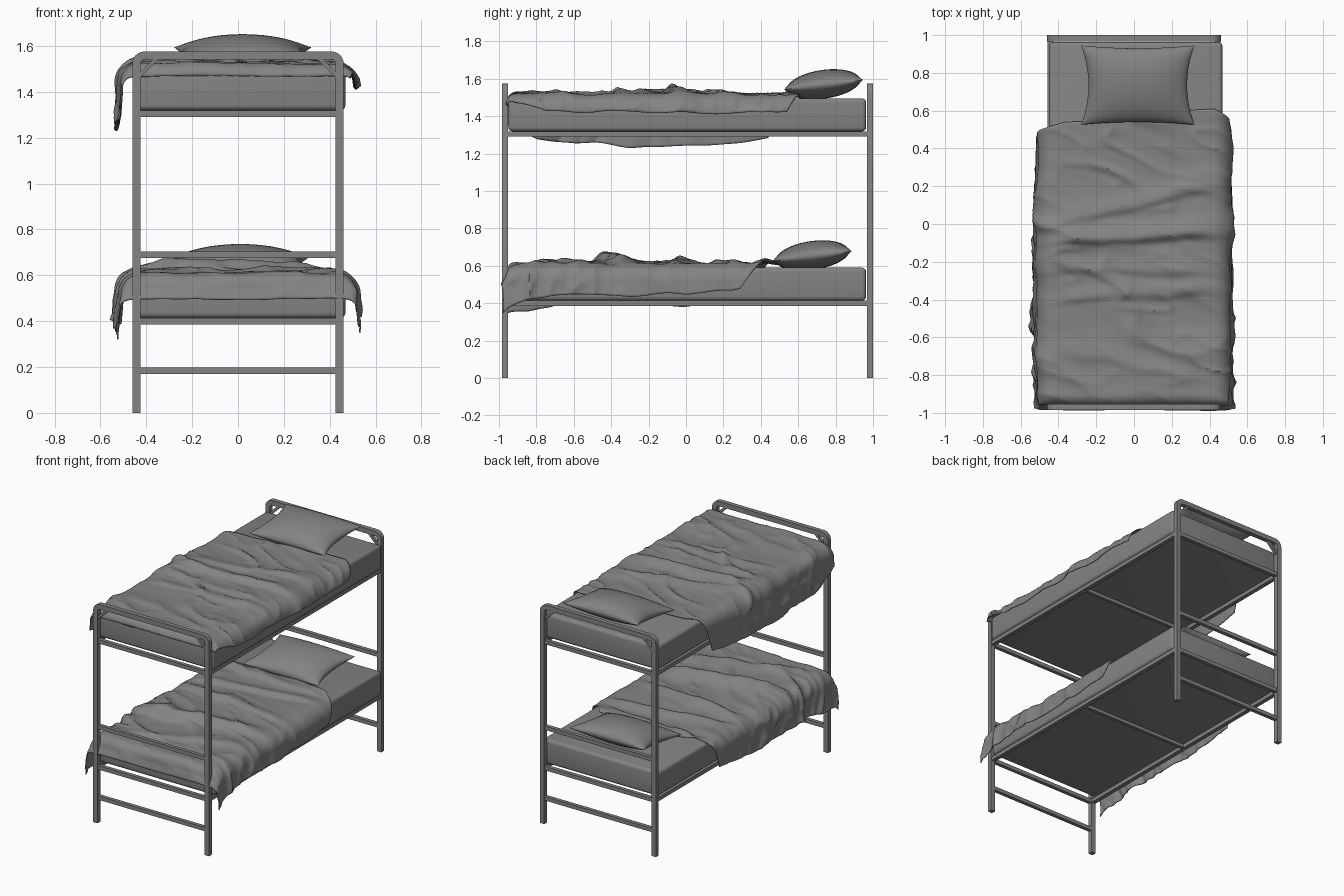
import bpy, bmesh, math
from mathutils import Vector, noise

cube = bpy.data.objects.get("Cube")
if cube:
    bpy.data.objects.remove(cube)

grey = bpy.data.materials.new("plain_grey")
grey.use_nodes = True
COLOUR = (0.23, 0.23, 0.23, 1)
grey.diffuse_color = COLOUR
grey.node_tree.nodes["Principled BSDF"].inputs["Base Color"].default_value = COLOUR


def finish(bm, name, smooth=None):
    bmesh.ops.recalc_face_normals(bm, faces=bm.faces)
    mesh = bpy.data.meshes.new(name)
    bm.to_mesh(mesh)
    bm.free()
    mesh.materials.append(grey)
    ob = bpy.data.objects.new(name, mesh)
    bpy.context.collection.objects.link(ob)
    if smooth:
        bpy.ops.object.select_all(action='DESELECT')
        ob.select_set(True)
        bpy.context.view_layer.objects.active = ob
        bpy.ops.object.shade_smooth_by_angle(angle=math.radians(smooth))
    return ob


def box(name, lo, hi, bevel=0, smooth=None):
    bm = bmesh.new()
    bmesh.ops.create_cube(bm, size=1)
    lo, hi = Vector(lo), Vector(hi)
    for v in bm.verts:
        v.co = (lo + hi) / 2 + v.co * (hi - lo)
    if bevel:
        bmesh.ops.bevel(bm, geom=bm.edges[:], offset=bevel, segments=4,
                        profile=0.5, affect='EDGES')
    return finish(bm, name, smooth)


def strip(name, path, width, y0, y1):
    """Rectangular bar following a path of (x, z) points."""
    bm = bmesh.new()
    pts = [Vector(p) for p in path]
    rings = []
    for i, p in enumerate(pts):
        d = (pts[min(i + 1, len(pts) - 1)] - pts[max(i - 1, 0)]).normalized()
        n = Vector((-d.y, d.x)) * width / 2
        a, b = p + n, p - n
        rings.append([bm.verts.new((q.x, y, q.y))
                      for q, y in ((a, y0), (b, y0), (b, y1), (a, y1))])
    for r, s in zip(rings, rings[1:]):
        for k in range(4):
            bm.faces.new((r[k], r[(k + 1) % 4], s[(k + 1) % 4], s[k]))
    bm.faces.new(rings[0])
    bm.faces.new(rings[-1])
    return finish(bm, name, 30)


# End frames: bent post hoop, corner braces and cross bars
BAR = 0.035
PX, TOP, BEND = 0.443, 1.558, 0.035
for end, y0, y1 in (("foot", -0.985, -0.953), ("head", 0.967, 1.0)):
    half = [(PX, 0)] + [(PX - BEND + BEND * math.cos(a), TOP - BEND + BEND * math.sin(a))
                        for a in (math.pi / 2 * i / 6 for i in range(7))]
    strip(end + "_post_hoop", half + [(-x, z) for x, z in reversed(half)], BAR, y0, y1)
    for side, s in (("left", 1), ("right", -1)):
        strip(f"{end}_{side}_brace", [(s * 0.435, 1.465), (s * 0.35, 1.55)],
              0.018, y0 + 0.006, y1 - 0.006)
    for label, z in (("upper", 1.305), ("guard", 0.69), ("lower", 0.4), ("bottom", 0.183)):
        box(f"{end}_{label}_bar", (-PX, y0 + 0.003, z - 0.014), (PX, y1 - 0.003, z + 0.014))

# Bunk rails, middle slat and mattress
for label, z, front in (("upper", 1.305, -0.95), ("lower", 0.4, -0.935)):
    for side, s in (("left", 1), ("right", -1)):
        xs = sorted((s * 0.427, s * 0.457))
        box(f"{label}_{side}_rail", (xs[0], -0.96, z - 0.014), (xs[1], 0.975, z + 0.014))
    box(label + "_middle_slat", (-0.44, -0.012, z - 0.012), (0.44, 0.012, z + 0.012))
    box(label + "_mattress", (-0.45, front, z + 0.014), (0.468, 0.963, z + 0.19), 0.022, 40)


# Pillows: two bulging sheets meeting at a pinched seam
def pillow(name, cx, cy, cz):
    bm = bmesh.new()
    n = 18
    for side, h in ((1, 0.08), (-1, 0.075)):
        grid = []
        for i in range(n + 1):
            row = []
            for j in range(n + 1):
                u, v = (math.sin(math.pi * (k / n - 0.5)) for k in (i, j))
                x = 0.3 * u * (1 - 0.13 * (1 - v * v))
                y = 0.21 * v * (1 - 0.07 * (1 - u * u))
                z = side * h * max(0, (1 - u * u) * (1 - v * v)) ** 0.5 + 0.12 * y
                row.append(bm.verts.new((cx + x, cy + y, cz + z)))
            grid.append(row)
        for i in range(n):
            for j in range(n):
                bm.faces.new((grid[i][j], grid[i + 1][j], grid[i + 1][j + 1], grid[i][j + 1]))
    bmesh.ops.remove_doubles(bm, verts=bm.verts, dist=0.0005)
    finish(bm, name, 50)


pillow("upper_pillow", 0.02, 0.735, 1.568)
pillow("lower_pillow", 0.01, 0.675, 0.653)


# Blankets: draped grids with wrinkles and folds
def interp(pts, v):
    if v <= pts[0][0]:
        return pts[0][1]
    for (a, p), (b, q) in zip(pts, pts[1:]):
        if v <= b:
            return p + (q - p) * (v - a) / (b - a)
    return pts[-1][1]


def drape(d, r, flare):
    """Outward reach and drop at distance d past a bed edge."""
    if d <= 0:
        return 0, 0
    a = min(d / r, math.pi / 2)
    rest = max(0, d - r * math.pi / 2)
    return r * math.sin(a) + flare * rest, r * (1 - math.cos(a)) + rest


def wrinkle(p, seed, folds):
    q = Vector((p.x * 2 + seed, p.y * 4.5 + p.x * 1.3, p.z * 3))
    h = 0.012 * (0.6 + noise.noise(q))
    for scale, amount in ((1.0, 0.026), (1.9, 0.014)):
        ridge = max(0, 1 - 2.6 * abs(noise.noise(q * scale + Vector((7, seed, 3)))))
        mask = max(0, 0.5 + noise.noise(q * 0.6 + Vector((seed, 9, 0))))
        h += amount * ridge ** 2 * mask
    # folds flatten out towards the hanging sides
    fade = min(1, max(0.2, (0.5 - abs(p.x)) / 0.2))
    for y, slope, height, width in folds:
        d = (p.y - y - slope * p.x - 0.03 * noise.noise(Vector((p.x * 5, seed, y)))) / width
        d = d * 1.8 if d < 0 else d * 0.8
        h += fade * height * math.exp(-d * d)
    return h


EDGE = 0.42
FOOT = -0.9


def blanket(name, top, left, right, foot, foot_flare, head, folds, seed):
    bm = bmesh.new()
    nx, ny = 100, 120
    grid = []
    for j in range(ny + 1):
        row = []
        for i in range(nx + 1):
            a, b = i / nx, j / ny
            y = FOOT - foot + (interp(head, a) - FOOT + foot) * b
            wave = 0.02 * noise.noise(Vector((y * 5, seed, a * 3)))
            s0 = -EDGE - interp(right, y) - wave
            s = s0 + (EDGE + interp(left, y) + wave - s0) * a
            rx, zx = drape(abs(s) - EDGE, 0.08, 0.07)
            ry, zy = drape(FOOT - y, 0.055, foot_flare)
            x = math.copysign(min(abs(s), EDGE) + rx, s)
            row.append(bm.verts.new((x, max(y, FOOT) - ry, top - math.hypot(zx, zy))))
        grid.append(row)
    for j in range(ny):
        for i in range(nx):
            bm.faces.new((grid[j][i], grid[j][i + 1], grid[j + 1][i + 1], grid[j + 1][i]))
    bm.normal_update()
    moves = [(v, v.normal * wrinkle(v.co, seed, folds)) for v in bm.verts]
    for v, m in moves:
        m.y *= 0.4
        v.co += m
    ob = finish(bm, name, 45)
    solid = ob.modifiers.new("cloth_thickness", 'SOLIDIFY')
    solid.thickness = 0.006
    solid.offset = 0


blanket("upper_blanket", 1.507,
        left=[(-0.95, 0.08), (-0.75, 0.13), (0.4, 0.135), (0.6, 0.12)],
        right=[(-0.95, 0.2), (-0.8, 0.27), (-0.3, 0.32), (0.1, 0.31), (0.5, 0.26)],
        foot=0.075, foot_flare=0,
        head=[(0, 0.44), (0.25, 0.54), (0.5, 0.55), (0.75, 0.6), (0.9, 0.61), (1, 0.54)],
        folds=[(-0.07, 0.04, 0.035, 0.05), (0.1, 0.22, 0.018, 0.05), (-0.25, -0.03, 0.012, 0.04),
               (-0.38, 0.05, 0.014, 0.04), (-0.75, -0.2, 0.012, 0.06)], seed=2.3)
blanket("lower_blanket", 0.598,
        left=[(-0.95, 0.27), (-0.85, 0.23), (-0.7, 0.2), (0, 0.2), (0.25, 0.18), (0.45, 0.12)],
        right=[(-0.95, 0.3), (-0.85, 0.3), (-0.7, 0.255), (0, 0.255), (0.5, 0.21)],
        foot=0.14, foot_flare=0.4,
        head=[(0, 0.36), (0.25, 0.47), (0.6, 0.5), (0.85, 0.46), (1, 0.29)],
        folds=[(-0.4, 0.15, 0.045, 0.07), (-0.05, -0.1, 0.025, 0.05), (0.2, 0.15, 0.025, 0.05),
               (0.4, -0.05, 0.02, 0.05), (-0.7, 0.3, 0.02, 0.06)], seed=5.7)
